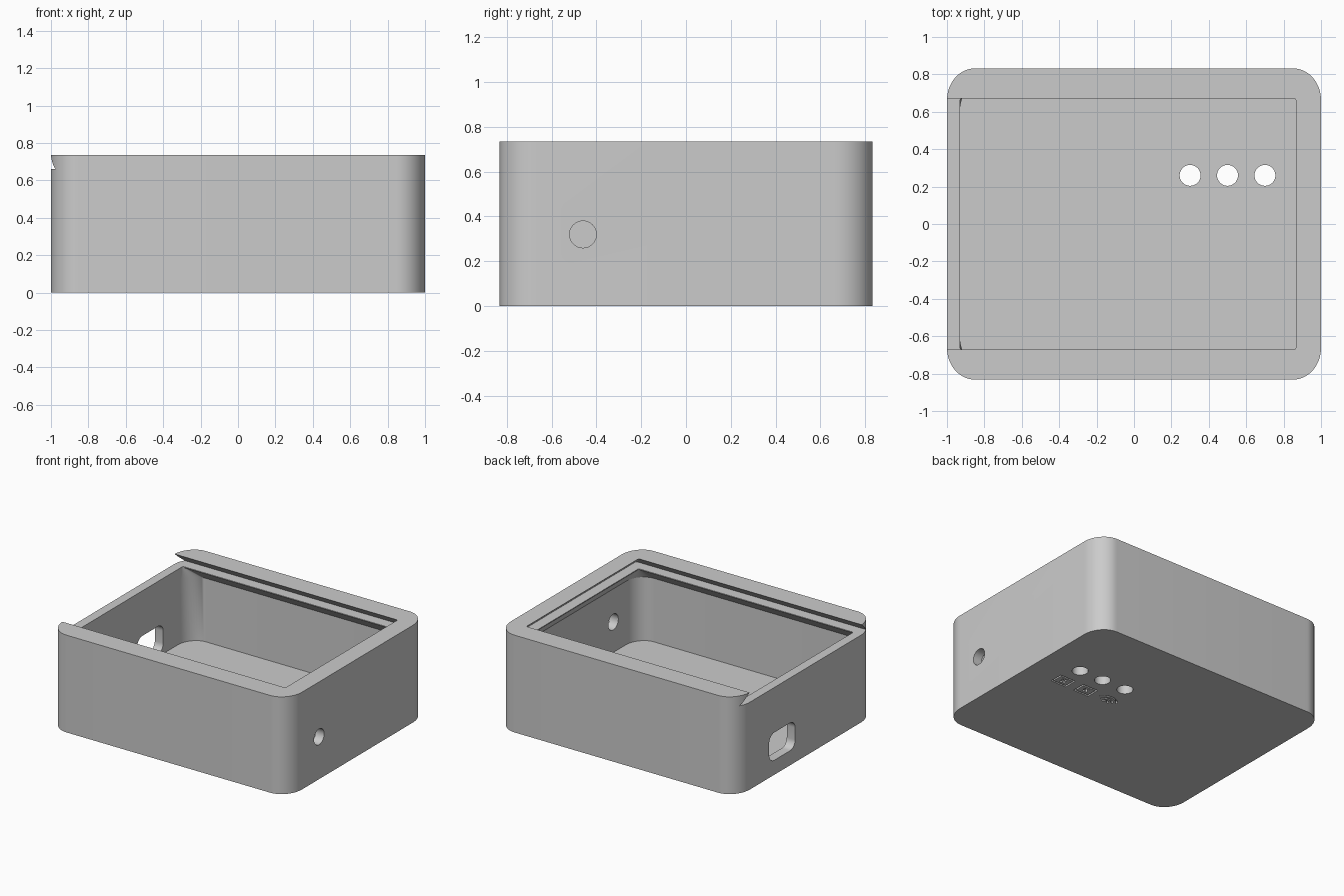
import bpy, bmesh, math
from mathutils import Vector, Matrix

cube = bpy.data.objects.get("Cube")
if cube:
    bpy.data.objects.remove(cube, do_unlink=True)

grey = bpy.data.materials.new("plain grey")
grey.use_nodes = True
TONE = (0.6, 0.6, 0.6, 1)
grey.diffuse_color = TONE
grey.node_tree.nodes["Principled BSDF"].inputs["Base Color"].default_value = TONE


def ring(x0, x1, y, rx, ry, z, steps=12):
    """Rectangle with elliptical corners at one height."""
    corners = [(x1 - rx, y - ry), (x0 + rx, y - ry), (x0 + rx, ry - y), (x1 - rx, ry - y)]
    points = []
    for k, (cx, cy) in enumerate(corners):
        for i in range(steps + 1):
            a = (k + i / steps) * math.pi / 2
            points.append(Vector((cx + rx * math.cos(a), cy + ry * math.sin(a), z)))
    return points


def loft(name, rings, place=Matrix()):
    """Closed solid through a stack of rings."""
    bm = bmesh.new()
    loops = [[bm.verts.new(place @ p) for p in r] for r in rings]
    n = len(loops[0])
    for low, high in zip(loops, loops[1:]):
        for i in range(n):
            j = (i + 1) % n
            bm.faces.new((low[i], low[j], high[j], high[i]))
    bm.faces.new(loops[0][::-1])
    bm.faces.new(loops[-1])
    bmesh.ops.recalc_face_normals(bm, faces=bm.faces)
    mesh = bpy.data.meshes.new(name)
    bm.to_mesh(mesh)
    bm.free()
    mesh.materials.append(grey)
    obj = bpy.data.objects.new(name, mesh)
    bpy.context.collection.objects.link(obj)
    return obj


def prism(name, w, h, r, depth, place):
    """Rounded bar centred on its own origin, along its own z."""
    return loft(name, [ring(-w / 2, w / 2, h / 2, r, r, z, 8) for z in (-depth / 2, depth / 2)], place)


def cut(target, cutter):
    mod = target.modifiers.new(cutter.name, 'BOOLEAN')
    mod.operation = 'DIFFERENCE'
    mod.solver = 'EXACT'
    mod.object = cutter
    bpy.context.view_layer.objects.active = target
    bpy.ops.object.modifier_apply(modifier=mod.name)
    bpy.data.objects.remove(cutter, do_unlink=True)


# Outer shell
box = loft("box_body", [ring(-1, 1, 0.832, 0.15, 0.17, z, 16) for z in (0, 0.735)])

# Cavity, tapering in under a narrow lip
cut(box, loft("cavity", [
    ring(-0.93, 0.93, 0.76, 0.13, 0.15, 0.09),
    ring(-0.93, 0.93, 0.76, 0.13, 0.15, 0.57),
    ring(-0.93, 0.865, 0.67, 0.01, 0.01, 0.655),
    ring(-0.93, 0.865, 0.67, 0.01, 0.01, 0.7)]))

# Dovetail track for a sliding lid, open at the right end
cut(box, loft("lid_track", [
    ring(-1.2, 0.945, 0.755, 0.01, 0.01, 0.66),
    ring(-1.2, 0.865, 0.67, 0.01, 0.01, 0.735),
    ring(-1.2, 0.785, 0.585, 0.01, 0.01, 0.81)]))

# Side openings
turn = Matrix.Rotation(math.pi / 2, 4, 'Y')
cut(box, prism("cable_hole", 0.12, 0.12, 0.06, 0.3, Matrix.Translation((1, -0.46, 0.32)) @ turn))
cut(box, prism("port", 0.21, 0.31, 0.06, 0.3, Matrix.Translation((-1, 0.28, 0.215)) @ turn))

# Indicator holes through the floor
for x in (0.3, 0.5, 0.7):
    cut(box, prism("indicator_hole", 0.112, 0.112, 0.056, 0.4, Matrix.Translation((x, 0.26, 0))))


def groove(x, y, w, h, angle=0):
    place = Matrix.Translation((x, y, 0)) @ Matrix.Rotation(angle, 4, 'Z')
    cut(box, prism("groove", w, h, 0.002, 0.04, place))


# Engraved framed symbols beside two of the holes
for x in (0.5, 0.7):
    for s in (-1, 1):
        groove(x, 0.08 + s * 0.045, 0.13, 0.012)
        groove(x + s * 0.059, 0.08, 0.012, 0.1)
    groove(x, 0.08, 0.05, 0.014, 0.6)
    groove(x, 0.08, 0.014, 0.05, 0.6)

# Engraved signal arcs beside the third
for radius in (0.03, 0.06, 0.09):
    for i in range(5):
        a = math.radians(45 + 22.5 * i)
        groove(0.3 + radius * math.cos(a), 0.03 + radius * math.sin(a), 0.012, radius * 0.42, a)

bpy.ops.object.select_all(action='DESELECT')
box.select_set(True)
bpy.context.view_layer.objects.active = box
bpy.ops.object.shade_smooth_by_angle(angle=math.radians(30))
